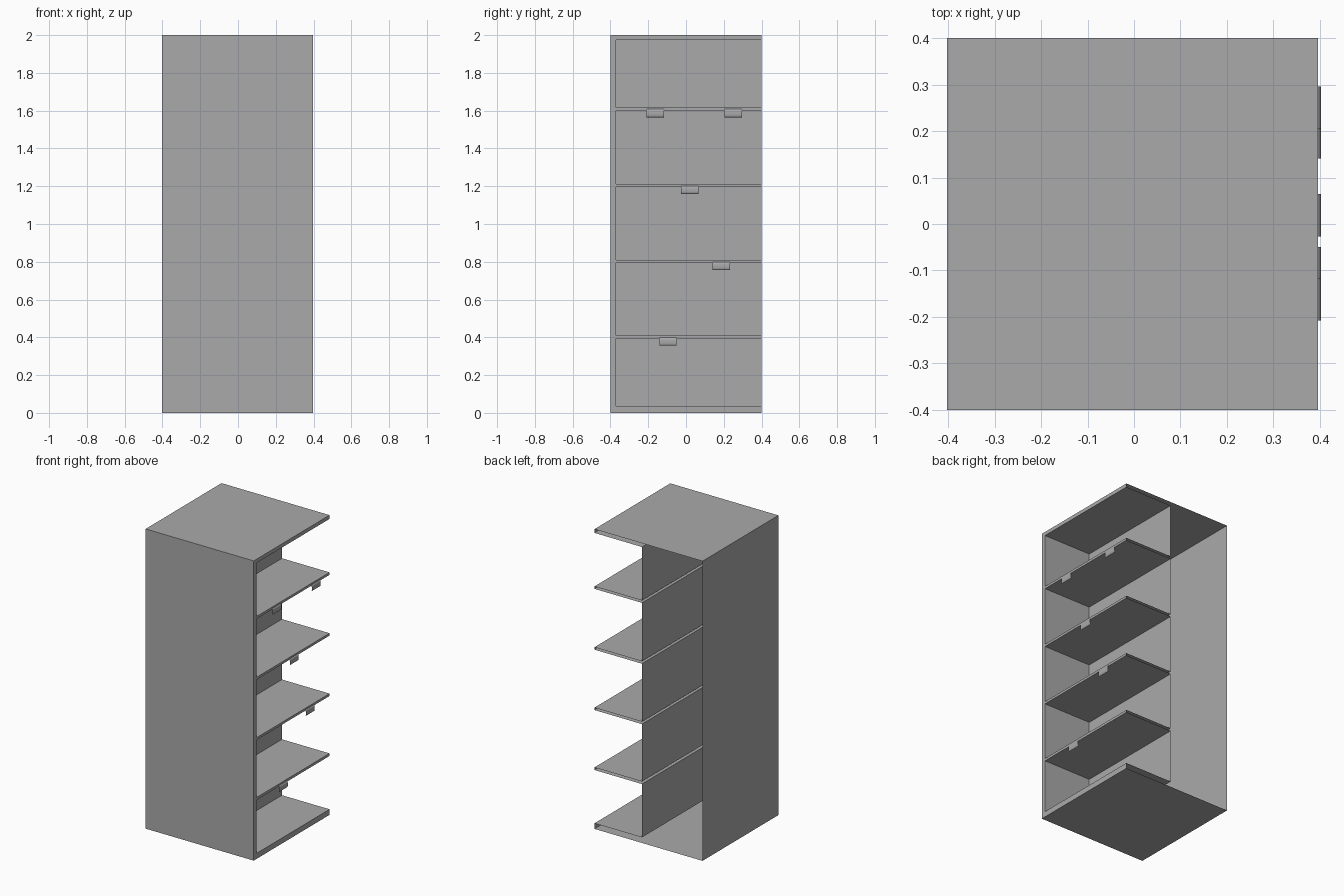
import bpy
import bmesh

cube = bpy.data.objects.get("Cube")
if cube:
    bpy.data.objects.remove(cube, do_unlink=True)

# Single grey material
grey = bpy.data.materials.new("cabinet_grey")
grey.use_nodes = True
colour = (0.4, 0.4, 0.4, 1)
grey.diffuse_color = colour
grey.node_tree.nodes["Principled BSDF"].inputs["Base Color"].default_value = colour

# Main planes of the thin-walled cabinet
LEFT, INNER, RIGHT = -0.402, 0.045, 0.396
FRONT, LINER, BACK = -0.4, -0.37, 0.4
TOP = 2.0
BAYS = [(0.037, 0.393), (0.410, 0.793), (0.809, 1.196),
        (1.212, 1.602), (1.618, 1.975)]


def make_object(name, bm):
    mesh = bpy.data.meshes.new(name)
    bm.to_mesh(mesh)
    bm.free()
    mesh.materials.append(grey)
    obj = bpy.data.objects.new(name, mesh)
    bpy.context.collection.objects.link(obj)
    return obj


def face(bm, points):
    bm.faces.new([bm.verts.new(p) for p in points])


def sheet(bm, profile, y0, y1):
    """Sweep an open x-z profile along y."""
    near = [bm.verts.new((x, y0, z)) for x, z in profile]
    far = [bm.verts.new((x, y1, z)) for x, z in profile]
    for i in range(len(profile) - 1):
        bm.faces.new((near[i], near[i + 1], far[i + 1], far[i]))


def upright(bm, y, x0, x1, z0, z1):
    """Rectangle facing along y."""
    face(bm, [(x0, y, z0), (x1, y, z0), (x1, y, z1), (x0, y, z1)])


# Outer casing, open at the back
bm = bmesh.new()
sheet(bm, [(RIGHT, 0), (LEFT, 0), (LEFT, TOP), (RIGHT, TOP)], FRONT, BACK)
upright(bm, FRONT, LEFT, RIGHT, 0, TOP)
bmesh.ops.remove_doubles(bm, verts=bm.verts, dist=0.0001)
bmesh.ops.reverse_faces(bm, faces=bm.faces[:3])
make_object("outer_casing", bm)

# Corner post and rails around the bay openings
bm = bmesh.new()
sheet(bm, [(RIGHT, 0), (RIGHT, TOP)], FRONT, LINER)
edges = [0] + [z for bay in BAYS for z in bay] + [TOP]
for z0, z1 in zip(edges[::2], edges[1::2]):
    sheet(bm, [(RIGHT, z0), (RIGHT, z1)], LINER, BACK)
bmesh.ops.reverse_faces(bm, faces=bm.faces[:])
make_object("opening_frame", bm)

# Recessed bays: floor, inner wall, ceiling and front liner
for n, (z0, z1) in enumerate(BAYS):
    bm = bmesh.new()
    sheet(bm, [(RIGHT, z0), (INNER, z0), (INNER, z1), (RIGHT, z1)], LINER, BACK)
    upright(bm, LINER, INNER, RIGHT, z0, z1)
    bmesh.ops.remove_doubles(bm, verts=bm.verts, dist=0.0001)
    bmesh.ops.reverse_faces(bm, faces=bm.faces[:])
    make_object(f"shelf_bay_{n + 1}", bm)

# Small curved pulls hanging from the rails: bay index and centre along y
PULLS = [(0, -0.095), (1, 0.187), (2, 0.019), (3, -0.162), (3, 0.25)]
CURVE = [(0, 0.006), (0.004, 0.003), (0.006, -0.006),
         (0.006, -0.026), (0.004, -0.034), (0, -0.037)]
for n, (bay, y) in enumerate(PULLS):
    bm = bmesh.new()
    top = BAYS[bay][1]
    sheet(bm, [(RIGHT + x, top + z) for x, z in CURVE], y - 0.046, y + 0.046)
    pull = make_object(f"pull_{n + 1}", bm)
    for poly in pull.data.polygons:
        poly.use_smooth = True
